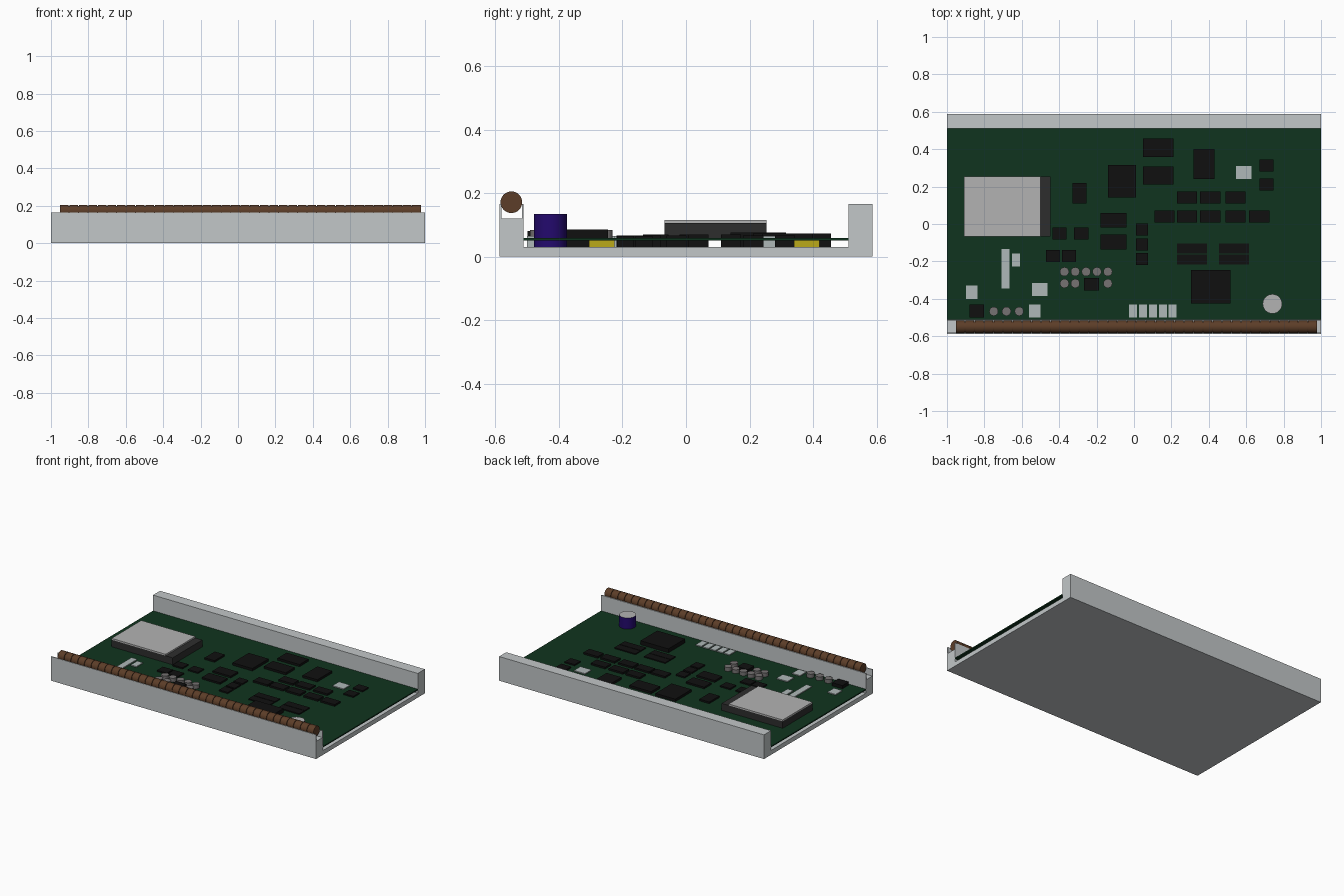
import bpy, bmesh, math
from mathutils import Matrix

if "Cube" in bpy.data.objects:
    bpy.data.objects.remove(bpy.data.objects["Cube"])


def material(name, rgb):
    m = bpy.data.materials.new(name)
    m.diffuse_color = (*rgb, 1)
    m.use_nodes = True
    m.node_tree.nodes["Principled BSDF"].inputs["Base Color"].default_value = m.diffuse_color
    return m


GREEN = material("board_green", (0.005, 0.034, 0.013))
BLACK = material("chip_black", (0.005, 0.005, 0.005))
DARK = material("module_dark", (0.027, 0.027, 0.027))
LABEL = material("label_grey", (0.45, 0.45, 0.45))
PALE = material("pale_grey", (0.43, 0.48, 0.48))
ALLOY = material("alloy", (0.54, 0.57, 0.58))
CAN = material("can_grey", (0.18, 0.17, 0.17))
BLUE = material("capacitor_blue", (0.017, 0.003, 0.155))
YELLOW = material("yellow", (0.5, 0.4, 0.01))
BROWN = material("brown", (0.107, 0.047, 0.021))


def finish(name, bm, mat):
    bmesh.ops.recalc_face_normals(bm, faces=bm.faces)
    me = bpy.data.meshes.new(name)
    bm.to_mesh(me)
    bm.free()
    me.materials.append(mat)
    ob = bpy.data.objects.new(name, me)
    bpy.context.collection.objects.link(ob)
    return ob


def box(name, x0, x1, y0, y1, z0, z1, mat):
    bm = bmesh.new()
    m = Matrix.Translation(((x0 + x1) / 2, (y0 + y1) / 2, (z0 + z1) / 2)) @ \
        Matrix.Diagonal((x1 - x0, y1 - y0, z1 - z0, 1))
    bmesh.ops.create_cube(bm, size=1, matrix=m)
    return finish(name, bm, mat)


def cylinder(name, centre, r, length, mat, axis="Z", top=None, sides=32):
    bm = bmesh.new()
    m = Matrix.Translation(centre)
    if axis == "X":
        m = m @ Matrix.Rotation(math.pi / 2, 4, "Y")
    bmesh.ops.create_cone(bm, cap_ends=True, segments=sides, radius1=r, radius2=r,
                          depth=length, matrix=m)
    for f in bm.faces:
        f.smooth = len(f.verts) == 4
    for e in bm.edges:
        e.smooth = all(len(f.verts) == 4 for f in e.link_faces)
    ob = finish(name, bm, mat)
    if top:
        ob.data.materials.append(top)
        for p in ob.data.polygons:
            if p.normal.z > 0.9:
                p.material_index = 1
    return ob


# Extruded channel with a grooved front wall
profile = [(-0.587, 0), (0.587, 0), (0.587, 0.165), (0.511, 0.165), (0.511, 0.03),
           (-0.511, 0.03), (-0.511, 0.165), (-0.517, 0.165), (-0.517, 0.12),
           (-0.581, 0.12), (-0.581, 0.165), (-0.587, 0.165)]
bm = bmesh.new()
face = bm.faces.new([bm.verts.new((-1, y, z)) for y, z in profile])
ext = bmesh.ops.extrude_face_region(bm, geom=[face])["geom"]
bmesh.ops.translate(bm, vec=(2, 0, 0), verts=[v for v in ext if isinstance(v, bmesh.types.BMVert)])
finish("channel_tray", bm, ALLOY)

# Board
box("circuit_board", -1, 1, -0.511, 0.511, 0.05, 0.058, GREEN)

# Segmented rod along the front groove
count, x0, x1 = 38, -0.955, 0.98
pitch = (x1 - x0) / count
for i in range(count):
    cylinder("rod_segment", (x0 + pitch * (i + 0.5), -0.55, 0.171), 0.034, pitch - 0.004, BROWN, "X")
cylinder("rod_core", ((x0 + x1) / 2, -0.55, 0.171), 0.029, x1 - x0 - 0.004, BROWN, "X")

# Power module with label plate
box("module_body", -0.908, -0.447, -0.067, 0.254, 0.05, 0.105, DARK)
box("module_label", -0.908, -0.50, -0.067, 0.254, 0.105, 0.115, LABEL)


# Chips, seated through the board: x, y centre, then shared size and top height
def chips(name, centres, w, d, top, mat=BLACK):
    for x, y in centres:
        box(name, x - w / 2, x + w / 2, y - d / 2, y + d / 2, 0.03, top, mat)


chips("large_chip", [(0.41, -0.335)], 0.21, 0.18, 0.085)
chips("square_chip", [(-0.065, 0.228)], 0.15, 0.175, 0.075)
chips("tall_chip", [(0.375, 0.32)], 0.112, 0.16, 0.073)
chips("medium_chip", [(0.13, 0.408), (0.13, 0.26)], 0.165, 0.097, 0.073)
chips("driver_chip", [(-0.11, 0.02), (-0.11, -0.095)], 0.138, 0.08, 0.07)
chips("row_chip", [(0.283, 0.142), (0.408, 0.142), (0.543, 0.142)] +
      [(x, 0.04) for x in (0.163, 0.283, 0.408, 0.543, 0.67)], 0.108, 0.063, 0.07)
chips("wide_chip", [(x, y) for x in (0.31, 0.535) for y in (-0.132, -0.19)], 0.16, 0.054, 0.065)
chips("small_chip", [(0.708, 0.312), (0.708, 0.212), (-0.398, -0.052), (-0.282, -0.052),
                     (-0.432, -0.172), (-0.348, -0.172)], 0.075, 0.064, 0.067)
chips("stacked_chip", [(0.043, -0.03), (0.043, -0.11), (0.043, -0.187)], 0.066, 0.064, 0.067)
chips("upright_chip", [(-0.292, 0.165)], 0.075, 0.11, 0.07)
chips("front_chip", [(-0.227, -0.322), (-0.84, -0.465)], 0.078, 0.068, 0.08)

# Pale connectors and passives
chips("pale_block", [(0.587, 0.275), (-0.504, -0.35)], 0.083, 0.07, 0.064, PALE)
chips("pale_strip", [(-0.688, -0.24)], 0.043, 0.21, 0.064, PALE)
chips("pale_passive", [(-0.63, -0.192)] + [(-0.005 + 0.053 * i, -0.465) for i in range(5)],
      0.043, 0.07, 0.064, PALE)
chips("pale_corner_block", [(-0.868, -0.365), (-0.53, -0.465)], 0.061, 0.07, 0.064, PALE)

# Yellow parts beneath the board
chips("underside_capacitor", [(0.8, -0.265), (0.8, 0.38)], 0.14, 0.08, 0.05, YELLOW)

# Small round cans and the tall capacitor
cans = [(-0.372 + 0.058 * i, -0.255) for i in range(5)]
cans += [(-0.372 + 0.058 * i, -0.318) for i in (0, 1, 4)]
cans += [(-0.75 + 0.068 * i, -0.467) for i in range(3)]
for x, y in cans:
    cylinder("round_can", (x, y, 0.057), 0.024, 0.054, CAN)
cylinder("tall_capacitor", (0.74, -0.427, 0.082), 0.052, 0.104, BLUE, top=LABEL)
